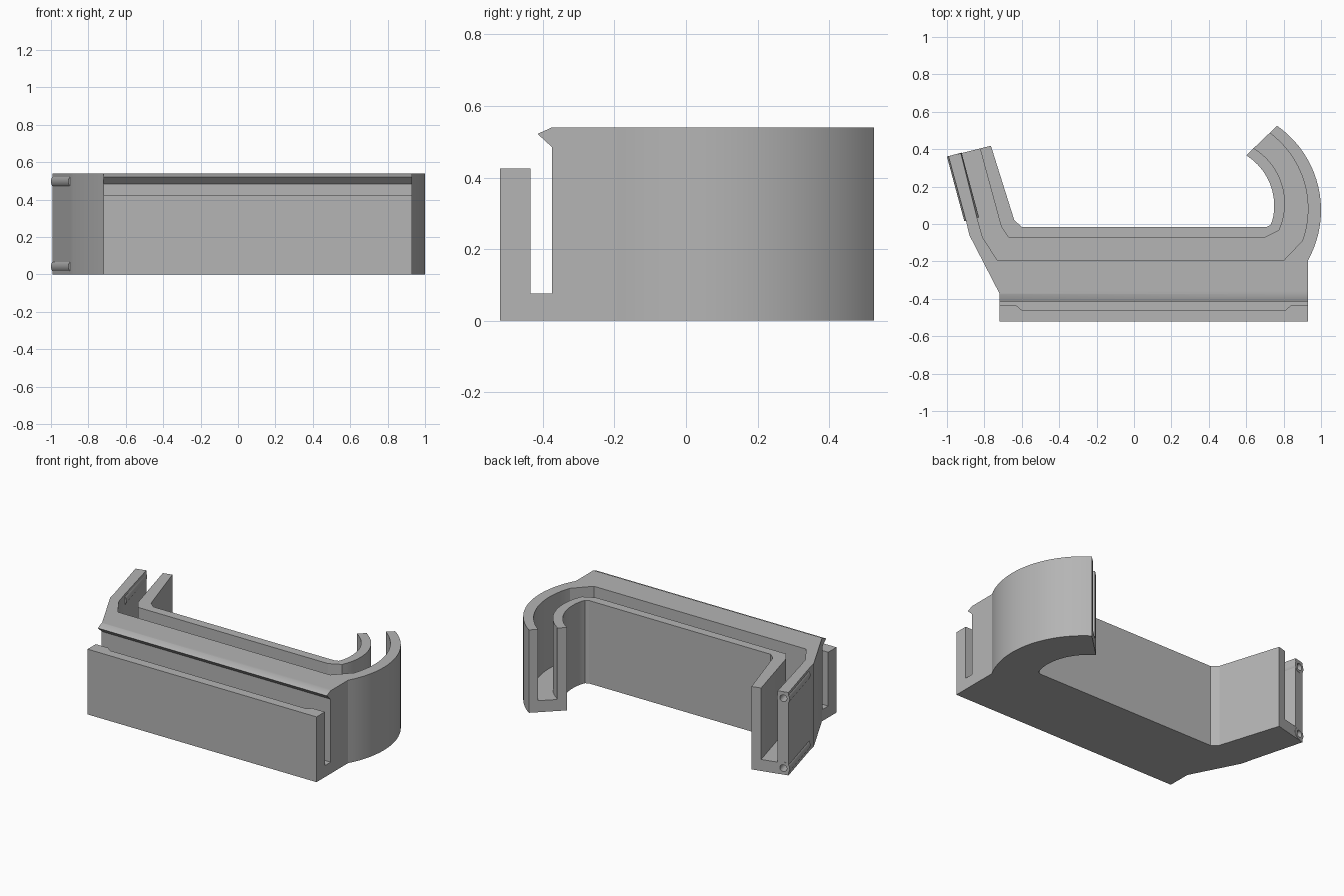
import bpy, bmesh, math
from mathutils import Vector

cube = bpy.data.objects.get("Cube")
if cube:
    bpy.data.objects.remove(cube, do_unlink=True)

grey = bpy.data.materials.new("plain grey")
grey.use_nodes = True
grey.diffuse_color = (0.46, 0.46, 0.46, 1)
grey.node_tree.nodes["Principled BSDF"].inputs["Base Color"].default_value = (0.46, 0.46, 0.46, 1)

HEIGHT, FLOOR, PLATE_TOP = 0.54, 0.075, 0.425
LEFT, RIGHT = -0.72, 0.93
BACK = -0.375


def new_object(name, bm):
    bmesh.ops.recalc_face_normals(bm, faces=bm.faces)
    mesh = bpy.data.meshes.new(name)
    bm.to_mesh(mesh)
    bm.free()
    mesh.materials.append(grey)
    ob = bpy.data.objects.new(name, mesh)
    bpy.context.collection.objects.link(ob)
    return ob


def prism(name, points, offset):
    """Extrude a flat polygon of 3D points by an offset."""
    bm = bmesh.new()
    face = bm.faces.new([bm.verts.new(p) for p in points])
    out = bmesh.ops.extrude_face_region(bm, geom=[face])
    verts = [v for v in out["geom"] if isinstance(v, bmesh.types.BMVert)]
    bmesh.ops.translate(bm, verts=verts, vec=offset)
    return new_object(name, bm)


def plan(name, points, z0, z1):
    return prism(name, [(x, y, z0) for x, y in points], (0, 0, z1 - z0))


def rod(name, start, end, radius):
    start, end = Vector(start), Vector(end)
    axis = end - start
    bm = bmesh.new()
    bmesh.ops.create_cone(bm, cap_ends=True, segments=32, radius1=radius,
                          radius2=radius, depth=axis.length)
    ob = new_object(name, bm)
    ob.rotation_euler = axis.to_track_quat("Z", "Y").to_euler()
    ob.location = (start + end) / 2
    return ob


def arc(a, b, c, steps=20):
    """Points on the circle from a through b to c."""
    a, b, c = Vector(a), Vector(b), Vector(c)
    u, v = b - a, c - a
    d = 2 * (u.x * v.y - u.y * v.x)
    o = a + Vector((v.y * u.dot(u) - u.y * v.dot(v), u.x * v.dot(v) - v.x * u.dot(u))) / d
    r = (a - o).length
    t0 = math.atan2(*(a - o).yx)
    t1 = math.atan2(*(c - o).yx)
    return [(o.x + r * math.cos(t), o.y + r * math.sin(t))
            for t in (t0 + (t1 - t0) * i / steps for i in range(steps + 1))]


def combine(target, tool, operation):
    mod = target.modifiers.new(operation, "BOOLEAN")
    mod.operation = operation
    mod.solver = "EXACT"
    mod.object = tool
    bpy.context.view_layer.objects.active = target
    bpy.ops.object.modifier_apply(modifier=mod.name)
    bpy.data.objects.remove(tool, do_unlink=True)


# Solid bracket with a straight left arm and a hooked right arm
outline = [(LEFT, -0.52), (RIGHT, -0.52)]
outline += arc((RIGHT, -0.195), (1.0, 0.07), (0.765, 0.525))
outline += arc((0.60, 0.367), (0.725, 0.22), (0.74, 0.02))
outline += [(0.73, -0.005), (0.71, -0.015), (-0.60, -0.015), (-0.64, 0.02),
            (-0.765, 0.418), (-0.992, 0.362), (-0.898, 0.015), (-0.88, -0.06), (LEFT, -0.37)]
body = plan("bracket_body", outline, 0, HEIGHT)

# Channel running between the inner and outer walls
channel = [(-0.956, 0.5), (-0.838, 0.03), (-0.81, -0.07), (-0.73, -0.195), (0.80, -0.195)]
channel += arc((0.90, -0.09), (0.93, 0.08), (0.725, 0.487))
channel += [(0.80, 0.57), (0.70, 0.47)]
channel += arc((0.64, 0.405), (0.785, 0.23), (0.775, -0.035))
channel += [(0.70, -0.073), (-0.67, -0.073), (-0.71, -0.015), (-0.85, 0.5)]
combine(body, plan("channel_cutter", channel, FLOOR, 1), "DIFFERENCE")

# Lower front plate, with a slot behind it that widens in the middle
top_cut = [(-1.2, -0.6), (1.2, -0.6), (1.2, BACK), (-1.2, BACK)]
combine(body, plan("plate_top_cutter", top_cut, PLATE_TOP, 1), "DIFFERENCE")
slot = [(-1.2, -0.435), (-0.63, -0.435), (-0.60, -0.46), (0.81, -0.46),
        (0.84, -0.435), (1.2, -0.435), (1.2, BACK), (-1.2, BACK)]
combine(body, plan("slot_cutter", slot, FLOOR, 0.5), "DIFFERENCE")

# Pointed catch lip along the top front edge
lip = [(LEFT, -0.36, 0.485), (LEFT, BACK, 0.485), (LEFT, -0.415, 0.522),
       (LEFT, BACK, HEIGHT), (LEFT, -0.36, HEIGHT)]
combine(body, prism("catch_lip", lip, (RIGHT - LEFT, 0, 0)), "UNION")

# Two hollow rods in the left arm's outer wall
back_end, front_end = Vector((-0.961, 0.371, 0)), Vector((-0.868, 0.025, 0))
along = (front_end - back_end).normalized()
for z in (0.0425, 0.4975):
    up = Vector((0, 0, z))
    combine(body, rod("rod", back_end + up, front_end + up, 0.0405), "UNION")
    combine(body, rod("rod_hole_cutter", back_end - along * 0.05 + up,
                      front_end - along * 0.03 + up, 0.022), "DIFFERENCE")

bpy.ops.object.select_all(action="DESELECT")
body.select_set(True)
bpy.context.view_layer.objects.active = body
bpy.ops.object.shade_smooth_by_angle(angle=math.radians(25))
